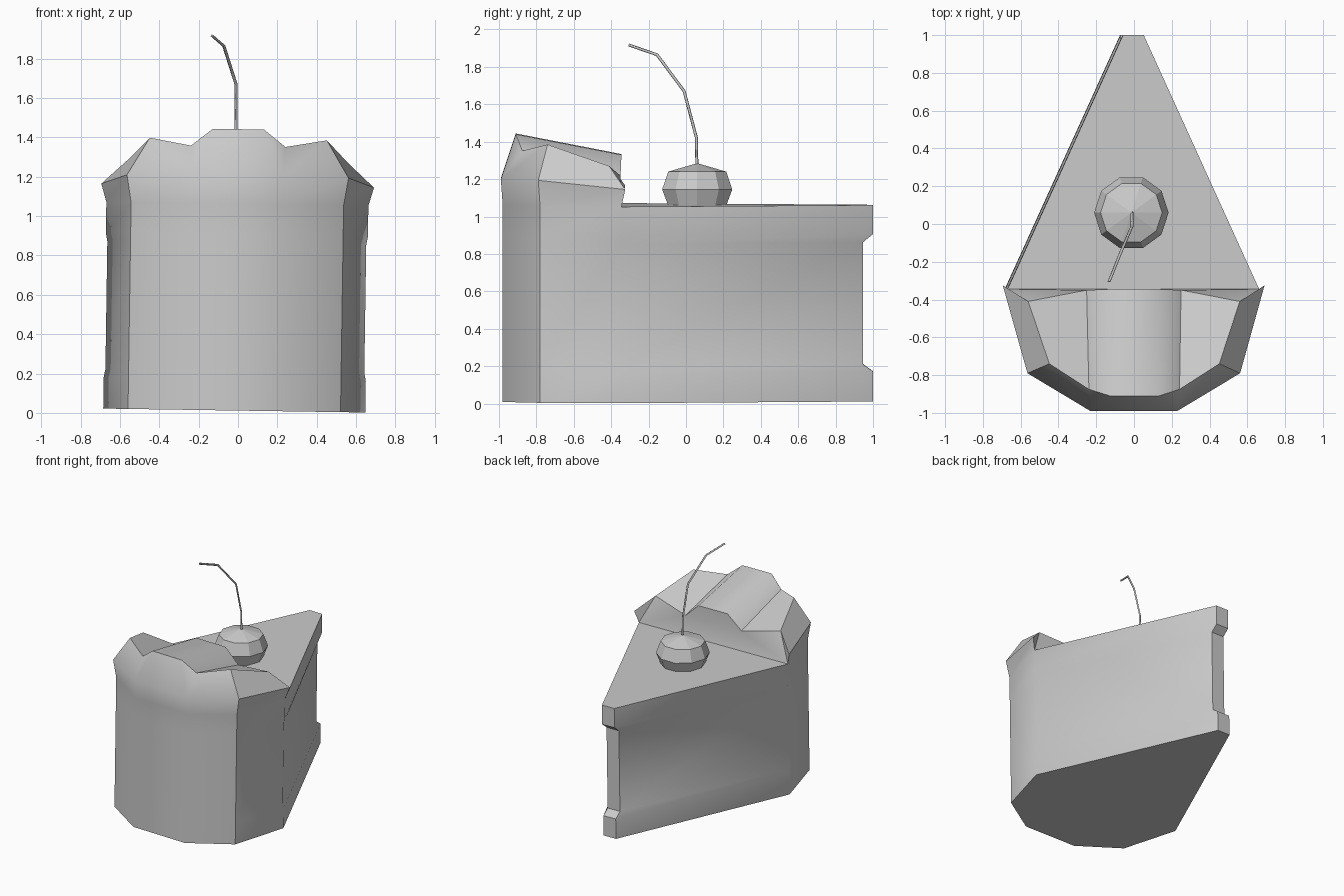
import bpy, bmesh, math
from mathutils import Matrix

if "Cube" in bpy.data.objects:
    bpy.data.objects.remove(bpy.data.objects["Cube"])


def finish(name, bm):
    bmesh.ops.recalc_face_normals(bm, faces=bm.faces)
    mesh = bpy.data.meshes.new(name)
    bm.to_mesh(mesh)
    bm.free()
    ob = bpy.data.objects.new(name, mesh)
    bpy.context.collection.objects.link(ob)
    return ob


def row(bm, half):
    """Verts for a right-hand half outline, then its mirror image in reverse."""
    pts = half + [(-x, y, z) for x, y, z in reversed(half)]
    return [bm.verts.new(p) for p in pts]


def bridge(bm, a, b, closed=True):
    n = len(a)
    for i in range(n if closed else n - 1):
        j = (i + 1) % n
        bm.faces.new((a[i], a[j], b[j], b[i]))


# Slice body: stacked outlines, with the middle layers set back at the tip
bm = bmesh.new()
rings = []
for z, inset in [(0, 0), (.16, 0), (.2, 1), (.85, 1), (.895, 0), (1.05, 0)]:
    rings.append(row(bm, [(.23, -.98, z), (.54, -.78, z),
                          (.666 - .008 * inset, -.345, z),
                          (.055, 1 - .055 * inset, z)]))
for a, b in zip(rings, rings[1:]):
    bridge(bm, a, b)
bm.faces.new(rings[0])
c1, t1, t2, c2 = rings[-1][2:6]
bm.faces.new((c1, t1, t2, c2))

# Raised crust: flared band, lumpy rim and back edge
w1, w2, f1, f2, w3, w4 = flare = row(
    bm, [(.23, -.99, 1.19), (.563, -.79, 1.19), (.693, -.325, 1.143)])
base = rings[-1][:3] + rings[-1][5:]
rim = row(bm, [(.13, -.91, 1.43), (.24, -.875, 1.343),
               (.45, -.74, 1.38), (.56, -.41, 1.266)])
back = row(bm, [(.13, -.345, 1.32), (.25, -.35, 1.21)])
bridge(bm, base[:3], flare[:3], False)
bridge(bm, base[3:], flare[3:], False)
bm.faces.new((base[5], base[0], flare[0], flare[5]))
bm.faces.new((w4, w1, rim[0], rim[7]))
bm.faces.new((rim[7], rim[0], back[0], back[3]))
for w, v, f, c, r, b in [
        (w1, w2, f1, c1, rim[:4], back[:2]),
        (w4, w3, f2, c2, rim[:3:-1], back[:1:-1])]:
    for face in [(w, r[1], r[0]), (w, v, r[2], r[1]), (v, f, r[3], r[2]),
                 (r[0], r[1], b[1], b[0]), (r[1], r[2], r[3], b[1]),
                 (c, f, r[3]), (c, r[3], b[1])]:
        bm.faces.new(face)
bm.faces.new((c2, c1, back[1], back[0], back[3], back[2]))

# The slice leans very slightly to the right
bm.transform(Matrix.Translation((-.019, 0, .012)) @ Matrix.Rotation(.015, 4, 'Y'))
body = finish("cake_slice", bm)
bpy.context.view_layer.objects.active = body
body.select_set(True)
bpy.ops.object.shade_smooth_by_angle(angle=math.radians(41))

# Cherry: ten-sided rings closed at the poles
bm = bmesh.new()
rings = []
for r, z in [(.16, 1.05), (.197, 1.145), (.163, 1.24)]:
    rings.append([bm.verts.new((-.014 + r * math.cos(math.tau * i / 10),
                                .06 + r * math.sin(math.tau * i / 10), z))
                  for i in range(10)])
for a, b in zip(rings, rings[1:]):
    bridge(bm, a, b)
for ring, z in ((rings[0], 1.01), (rings[-1], 1.285)):
    pole = bm.verts.new((-.014, .06, z))
    for i in range(10):
        bm.faces.new((ring[i], ring[(i + 1) % 10], pole))
finish("cherry", bm)

# Cherry stem: thin bent rod
path = [(-.01, .058, 1.27), (-.01, .056, 1.42), (-.01, -.01, 1.67),
        (-.072, -.155, 1.865), (-.132, -.305, 1.917)]
curve = bpy.data.curves.new("cherry_stem", 'CURVE')
curve.dimensions = '3D'
curve.bevel_depth = .008
curve.bevel_resolution = 0
curve.use_fill_caps = True
spline = curve.splines.new('POLY')
spline.points.add(len(path) - 1)
for p, co in zip(spline.points, path):
    p.co = (*co, 1)
bpy.context.collection.objects.link(bpy.data.objects.new("cherry_stem", curve))
